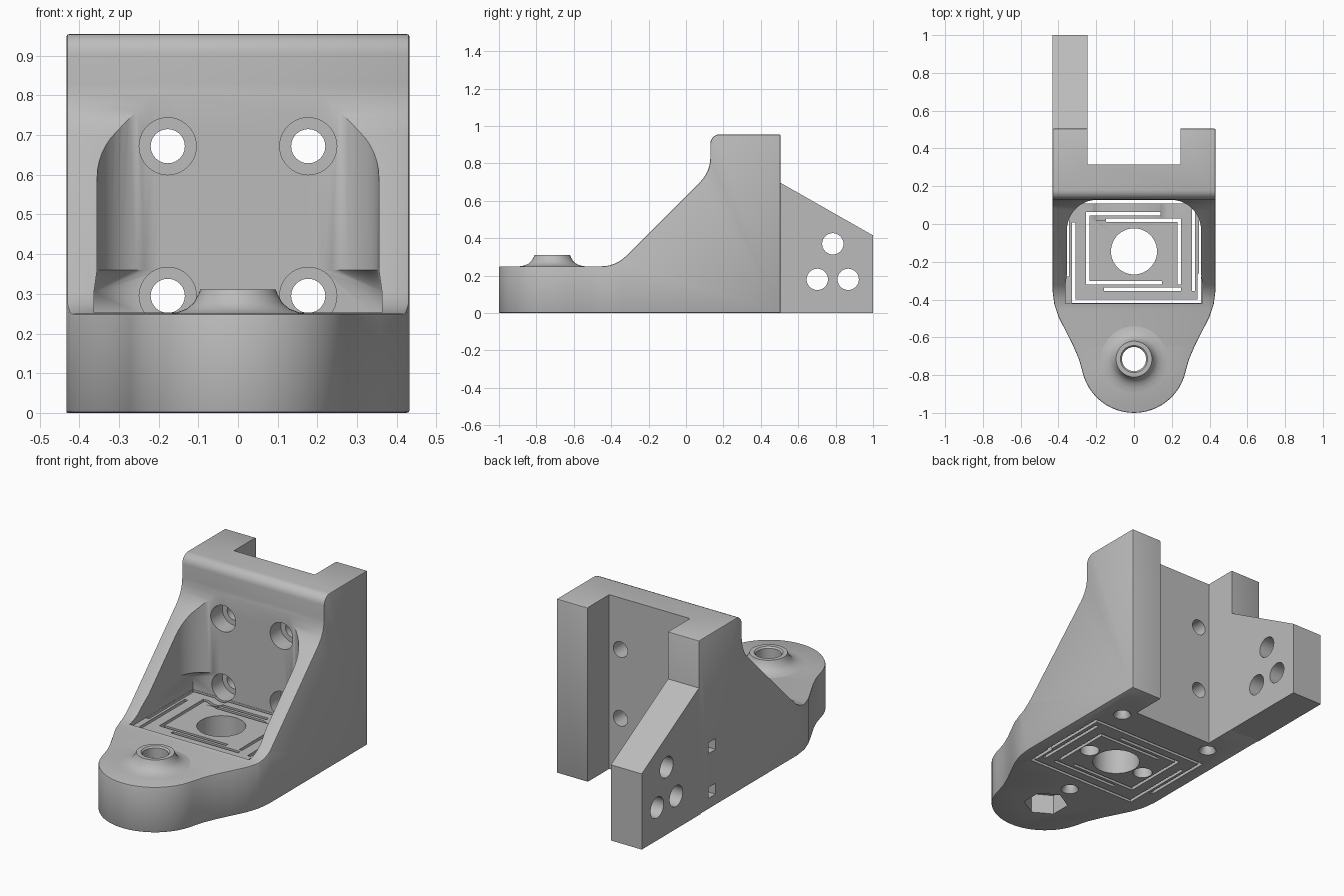
import bpy, bmesh, math
from mathutils import Matrix, Vector

old = bpy.data.objects.get("Cube")
if old:
    bpy.data.objects.remove(old)

grey = bpy.data.materials.new("plain grey")
grey.use_nodes = True
grey.diffuse_color = (0.5, 0.5, 0.5, 1)
grey.node_tree.nodes["Principled BSDF"].inputs["Base Color"].default_value = (0.5, 0.5, 0.5, 1)


def finish(bm, name):
    bmesh.ops.recalc_face_normals(bm, faces=bm.faces)
    mesh = bpy.data.meshes.new(name)
    bm.to_mesh(mesh)
    bm.free()
    obj = bpy.data.objects.new(name, mesh)
    mesh.materials.append(grey)
    bpy.context.collection.objects.link(obj)
    return obj


def prism(name, points, axis, lo, hi):
    """Extrude a 2D outline along x (points are y, z) or z (points are x, y)."""
    bm = bmesh.new()
    place = (lambda p: (lo, p[0], p[1])) if axis == "x" else (lambda p: (p[0], p[1], lo))
    face = bm.faces.new([bm.verts.new(place(p)) for p in points])
    out = bmesh.ops.extrude_face_region(bm, geom=[face])
    move = Vector((hi - lo, 0, 0)) if axis == "x" else Vector((0, 0, hi - lo))
    bmesh.ops.translate(bm, vec=move, verts=[v for v in out["geom"] if isinstance(v, bmesh.types.BMVert)])
    return finish(bm, name)


def box(x0, x1, y0, y1, z0, z1):
    return prism("box_cutter", [(x0, y0), (x1, y0), (x1, y1), (x0, y1)], "z", z0, z1)


def bore(center, axis, radius, length, sides=40, radius2=None):
    bm = bmesh.new()
    turn = {"x": Matrix.Rotation(math.pi / 2, 4, "Y"),
            "y": Matrix.Rotation(math.pi / 2, 4, "X"), "z": Matrix()}[axis]
    bmesh.ops.create_cone(bm, cap_ends=True, segments=sides, radius1=radius,
                          radius2=radius if radius2 is None else radius2, depth=length,
                          matrix=Matrix.Translation(center) @ turn)
    return finish(bm, "bore_cutter")


def apply(obj, mod):
    bpy.context.view_layer.objects.active = obj
    bpy.ops.object.modifier_apply(modifier=mod.name)


def combine(obj, other, operation="DIFFERENCE"):
    mod = obj.modifiers.new("combine", "BOOLEAN")
    mod.operation, mod.object, mod.solver = operation, other, "EXACT"
    apply(obj, mod)
    bpy.data.objects.remove(other)


def smooth(obj):
    bpy.ops.object.select_all(action="DESELECT")
    obj.select_set(True)
    bpy.context.view_layer.objects.active = obj
    bpy.ops.object.shade_smooth_by_angle(angle=math.radians(32))


def arc(cx, cy, r, a0, a1, n):
    steps = [math.radians(a0 + (a1 - a0) * i / n) for i in range(n + 1)]
    return [(cx + r * math.cos(a), cy + r * math.sin(a)) for a in steps]


# Main body: side profile crossed with the plan outline
side = [(-1.1, 0), (-1.1, .25)] + arc(-.45, .43, .18, 270, 315, 6)
side += arc(-.05, .83, .18, 315, 360, 6) + arc(.18, .905, .05, 180, 90, 6) + [(.505, .955), (.505, 0)]
body = prism("bracket_body", side, "x", -.6, .6)
flank = [(.432, .7), (.432, -.35), (.422, -.425), (.398, -.495), (.36, -.57), (.322, -.645), (.292, -.715)]
nose = arc(0, -.72, .28, -12, -168, 24)
plan = flank + nose + [(-x, y) for x, y in reversed(flank)]
combine(body, prism("plan_cutter", plan, "z", -.1, 1.2), "INTERSECT")
bevel = body.modifiers.new("edge_round", "BEVEL")
bevel.width, bevel.segments, bevel.angle_limit = .013, 2, math.radians(50)
apply(body, bevel)

# Rear channel
combine(body, box(-.245, .245, .315, .8, -.1, 1.2))

# Pocket: rounded above, square below, with a sloped transition
FLOOR, WALL = .235, .128
round_plan = [(-.355, -.42), (.355, -.42)] + arc(.195, WALL - .16, .16, 0, 90, 12)
round_plan += arc(-.195, WALL - .16, .16, 90, 180, 12)
square_plan = [(-.363, -.42), (.363, -.42), (.363, WALL), (-.363, WALL)]
bm = bmesh.new()
for outline, levels in ((square_plan, (FLOOR, .305)), (round_plan, (.36,))):
    for z in levels:
        for x, y in outline:
            bm.verts.new((x, y, z))
hull = bmesh.ops.convex_hull(bm, input=bm.verts)
bmesh.ops.delete(bm, geom=[v for v in bm.verts if not v.link_faces], context="VERTS")
combine(body, finish(bm, "undercut_cutter"))
combine(body, prism("pocket_cutter", round_plan, "z", .35, 1.1))

# Screw holes through the back plate, counterbored from the front
for x in (-.177, .177):
    for z in (.295, .672):
        combine(body, bore((x, .2, z), "y", .043, .5))
        combine(body, bore((x, .12, z), "y", .072, .2))

# Thin slots of the flexing floor: x0, x1, y0, y1
W = .009
slots = [(-.32, -.32, -.41, 0), (-.32, .345, -.41, -.41), (.345, .345, -.41, -.27),
         (-.353, -.353, -.27, .115), (.353, .353, -.27, .115), (-.353, .353, .117, .117),
         (-.245, -.245, -.31, .055), (-.245, .14, -.31, -.31), (-.245, .13, .055, .055),
         (-.15, .24, -.345, -.345), (.24, .24, -.31, .02), (-.14, .24, .02, .02),
         (.315, .315, -.345, .07)]
for x0, x1, y0, y1 in slots:
    combine(body, box(x0 - W, x1 + W, y0 - W, y1 + W, -.1, .28))

# Floor opening and blind holes from below
combine(body, bore((0, -.145, .1), "z", .122, .5, 56))
for x in (-.18, .18):
    combine(body, bore((x, -.145, .05), "z", .05, .22))
for x, y in ((-.29, .25), (.29, .25), (0, -.52)):
    combine(body, bore((x, y, .05), "z", .032, .2))
    combine(body, bore((x, y, .005), "z", .055, .04, 40, .03))

# Front bolt hole with hexagonal nut pocket
combine(body, bore((0, -.715, .1), "z", .064, .6))
combine(body, bore((0, -.715, 0), "z", .115, .22, 6))

# Small square nut slots in one side
for z in (.09, .335):
    combine(body, box(-.6, -.33, .36, .42, z - .03, z + .03))
smooth(body)

# Flared boss around the bolt hole
ring = [(.064, .24), (.064, .303), (.072, .311), (.095, .311), (.1, .298), (.112, .277),
        (.13, .262), (.155, .253), (.18, .249), (.18, .24)]
bm = bmesh.new()
verts = [bm.verts.new((r, 0, z)) for r, z in ring]
edges = [bm.edges.new((a, b)) for a, b in zip(verts, verts[1:] + verts[:1])]
bmesh.ops.spin(bm, geom=verts + edges, cent=(0, 0, 0), axis=(0, 0, 1),
               angle=math.tau, steps=48, use_duplicate=False)
bmesh.ops.remove_doubles(bm, verts=bm.verts, dist=.0005)
boss = finish(bm, "bolt_boss")
boss.location.y = -.715
smooth(boss)

# Rear side fin with three holes
fin = prism("side_fin", [(.49, 0), (1, 0), (1, .415), (.49, .705)], "x", -.432, -.245)
for y, z in ((.785, .37), (.702, .18), (.867, .18)):
    combine(fin, bore((-.34, y, z), "x", .057, .5))
smooth(fin)
